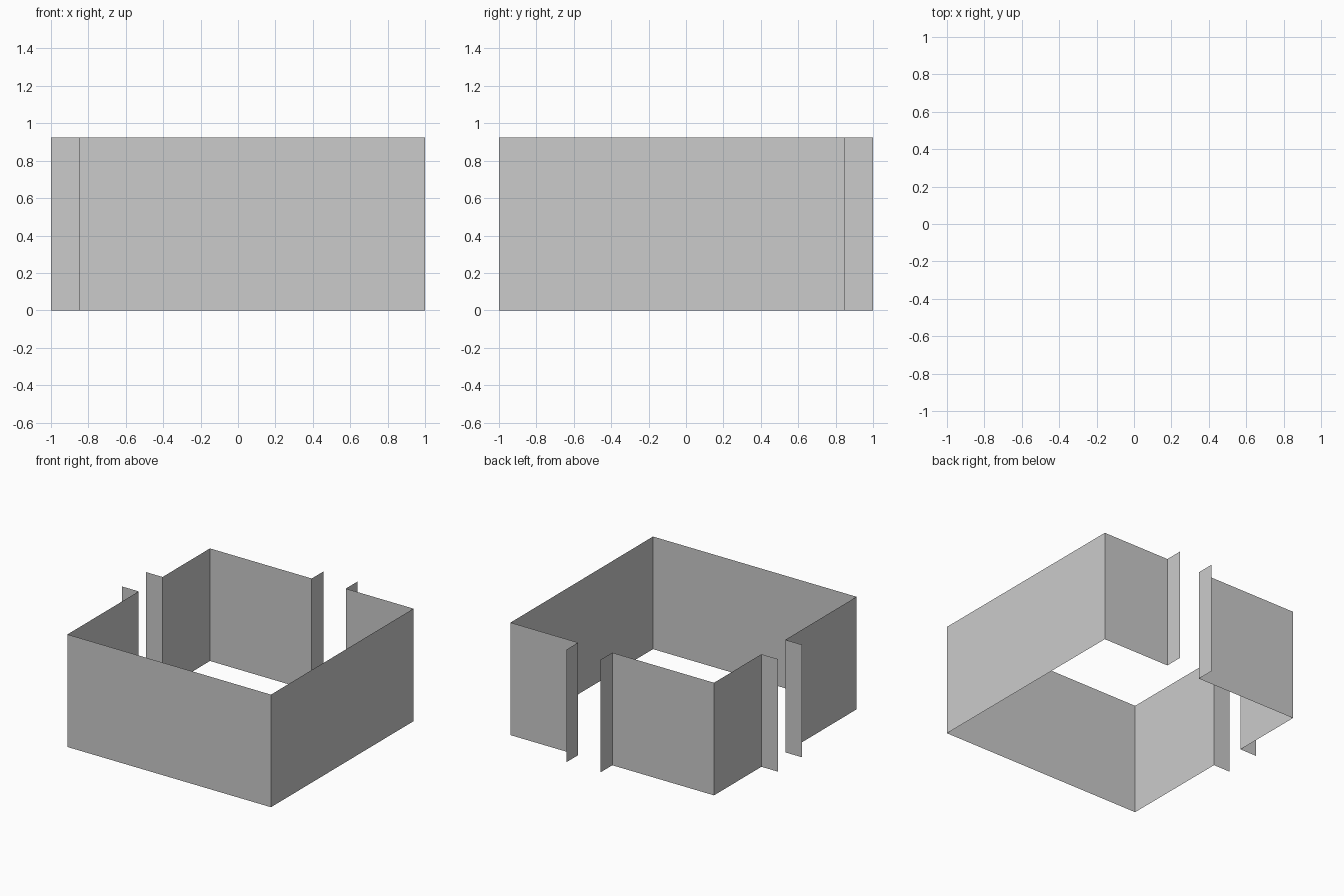
import bpy

if "Cube" in bpy.data.objects:
    bpy.data.objects.remove(bpy.data.objects["Cube"])

HEIGHT = 0.925
WALL_L, WALL_R = -0.85, 1.0        # left / right wall planes (x)
WALL_F, WALL_B = -1.0, 0.85        # front / back wall planes (y)
JAMB = 0.15                        # how far door jambs project outwards
BACK_GAP = (0.075, 0.385)          # doorway in back wall (x range)
LEFT_GAP = (-0.075, 0.235)         # doorway in left wall (y range)


def wall_strip(name, path):
    """Zero-thickness wall standing on an open plan path (counter-clockwise)."""
    n = len(path)
    verts = [(x, y, z) for z in (0, HEIGHT) for x, y in path]
    faces = [(i, i + 1, n + i + 1, n + i) for i in range(n - 1)]
    mesh = bpy.data.meshes.new(name)
    mesh.from_pydata(verts, [], faces)
    obj = bpy.data.objects.new(name, mesh)
    bpy.context.collection.objects.link(obj)
    return obj


# Front and right walls, returning to a jamb at each doorway
wall_strip("main_walls", [
    (WALL_L - JAMB, LEFT_GAP[0]), (WALL_L, LEFT_GAP[0]), (WALL_L, WALL_F),
    (WALL_R, WALL_F), (WALL_R, WALL_B),
    (BACK_GAP[1], WALL_B), (BACK_GAP[1], WALL_B + JAMB)])

# Back left corner between the two doorways
wall_strip("corner_walls", [
    (BACK_GAP[0], WALL_B + JAMB), (BACK_GAP[0], WALL_B), (WALL_L, WALL_B),
    (WALL_L, LEFT_GAP[1]), (WALL_L - JAMB, LEFT_GAP[1])])
